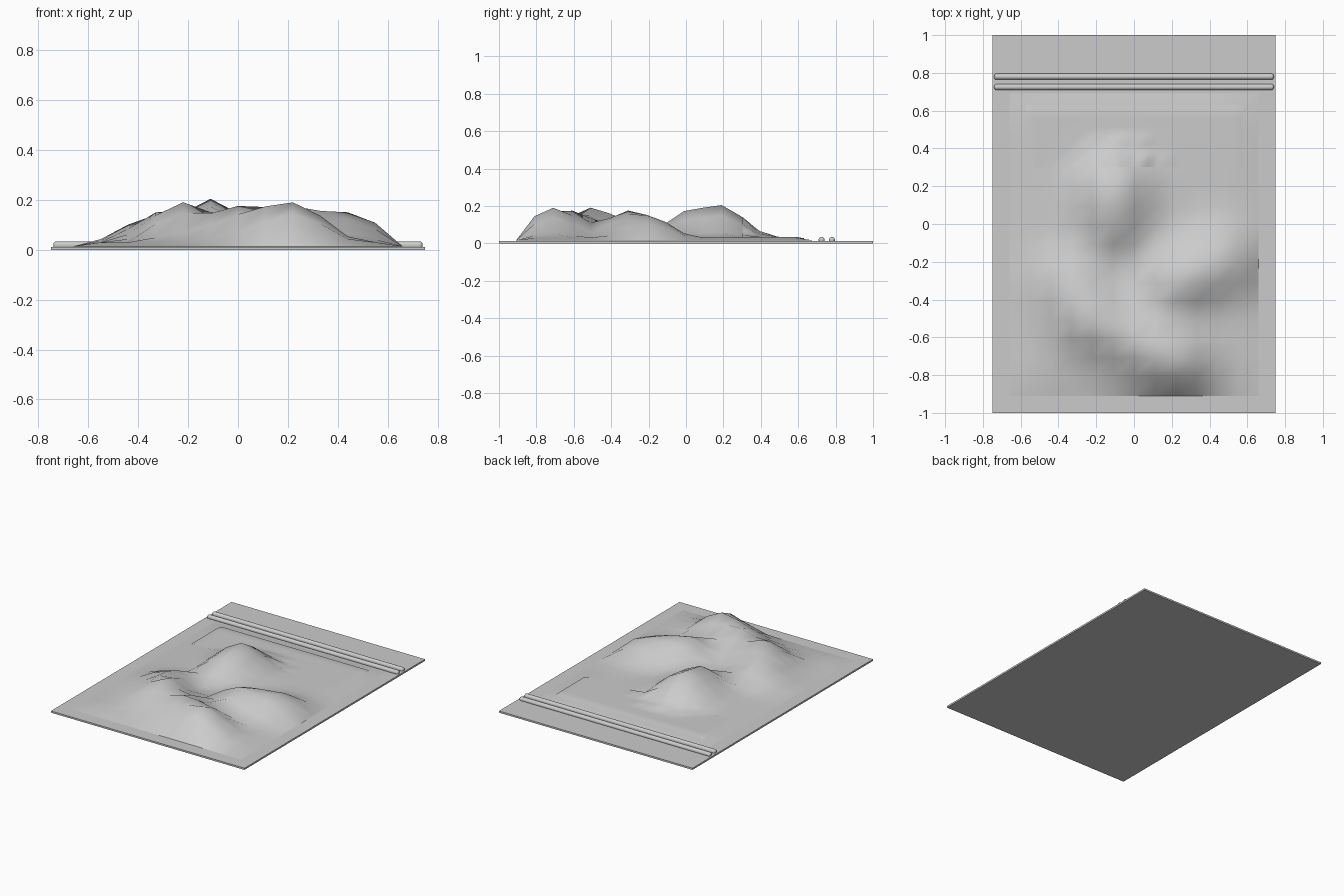
import bpy, bmesh, math
from mathutils import Vector

cube = bpy.data.objects.get("Cube")
if cube:
    bpy.data.objects.remove(cube)

film = bpy.data.materials.new("grey film")
film.use_nodes = True
GREY = (0.6, 0.6, 0.6, 1)
film.diffuse_color = GREY
film.node_tree.nodes["Principled BSDF"].inputs["Base Color"].default_value = GREY

LEFT, FRONT, BACK = -0.66, -0.91, 0.69
RIM, FILL, SPREAD = 0.014, 0.03, 0.135

# Ridges of the contents: start, end (x, y, height)
RIDGES = [
    (Vector((-0.11, 0.03, 0.18)), Vector((-0.11, 0.18, 0.205))),
    (Vector((-0.33, -0.31, 0.14)), Vector((-0.22, -0.51, 0.19))),
    (Vector((0, -0.61, 0.175)), Vector((0.22, -0.71, 0.19))),
    (Vector((0.22, -0.31, 0.175)), Vector((0.44, -0.21, 0.15))),
]


def height(x, y):
    """Blend the ridges and pin the sheet down along its border."""
    total = FILL ** 3
    p = Vector((x, y))
    for a, b in RIDGES:
        along = b.xy - a.xy
        t = max(0, min(1, (p - a.xy).dot(along) / along.length_squared))
        top = a.lerp(b, t)
        total += (top.z * math.exp(-((p - top.xy).length / SPREAD) ** 2 / 2)) ** 3
    z = total ** (1 / 3)
    border = min(x - LEFT, -LEFT - x, y - FRONT, BACK - y)
    return RIM + (z - RIM) * max(0, min(1, border / 0.1))


def sheet(name, x0, x1, y0, y1, columns, rows, surface):
    bm = bmesh.new()
    grid = []
    for j in range(rows + 1):
        y = y0 + (y1 - y0) * j / rows
        xs = [x0 + (x1 - x0) * i / columns for i in range(columns + 1)]
        grid.append([bm.verts.new((x, y, surface(x, y))) for x in xs])
    for low, high in zip(grid, grid[1:]):
        for i in range(columns):
            bm.faces.new((low[i], low[i + 1], high[i + 1], high[i]))
    mesh = bpy.data.meshes.new(name)
    bm.to_mesh(mesh)
    bm.free()
    mesh.shade_smooth()
    mesh.materials.append(film)
    ob = bpy.data.objects.new(name, mesh)
    bpy.context.collection.objects.link(ob)
    return ob


# Flat backing of the bag
bpy.ops.mesh.primitive_cube_add(size=1, location=(0, 0, 0.006))
backing = bpy.context.object
backing.name = "bag_backing"
backing.scale = (1.5, 2, 0.012)
backing.data.materials.append(film)

# Lumpy filled front of the bag
contents = sheet("bag_contents", LEFT, -LEFT, FRONT, BACK, 12, 16, height)

# Thin label draped over the contents
label = sheet("label", -0.575, 0.575, 0.3, 0.63, 46, 14, lambda x, y: 0.4)
drape = label.modifiers.new("drape", 'SHRINKWRAP')
drape.target = contents
drape.wrap_method = 'PROJECT'
drape.use_project_z = True
drape.use_positive_direction = False
drape.use_negative_direction = True
drape.wrap_mode = 'ABOVE_SURFACE'
drape.offset = 0.004

# Two rounded seal strips
for name, y in (("seal_front", 0.725), ("seal_back", 0.78)):
    bpy.ops.mesh.primitive_cylinder_add(
        vertices=24, radius=0.016, depth=1.48,
        location=(0, y, 0.018), rotation=(0, math.pi / 2, 0))
    seal = bpy.context.object
    seal.name = name
    seal.data.materials.append(film)
    bpy.ops.object.shade_smooth_by_angle()
    ends = seal.modifiers.new("rounded ends", 'BEVEL')
    ends.width = 0.012
    ends.segments = 4
